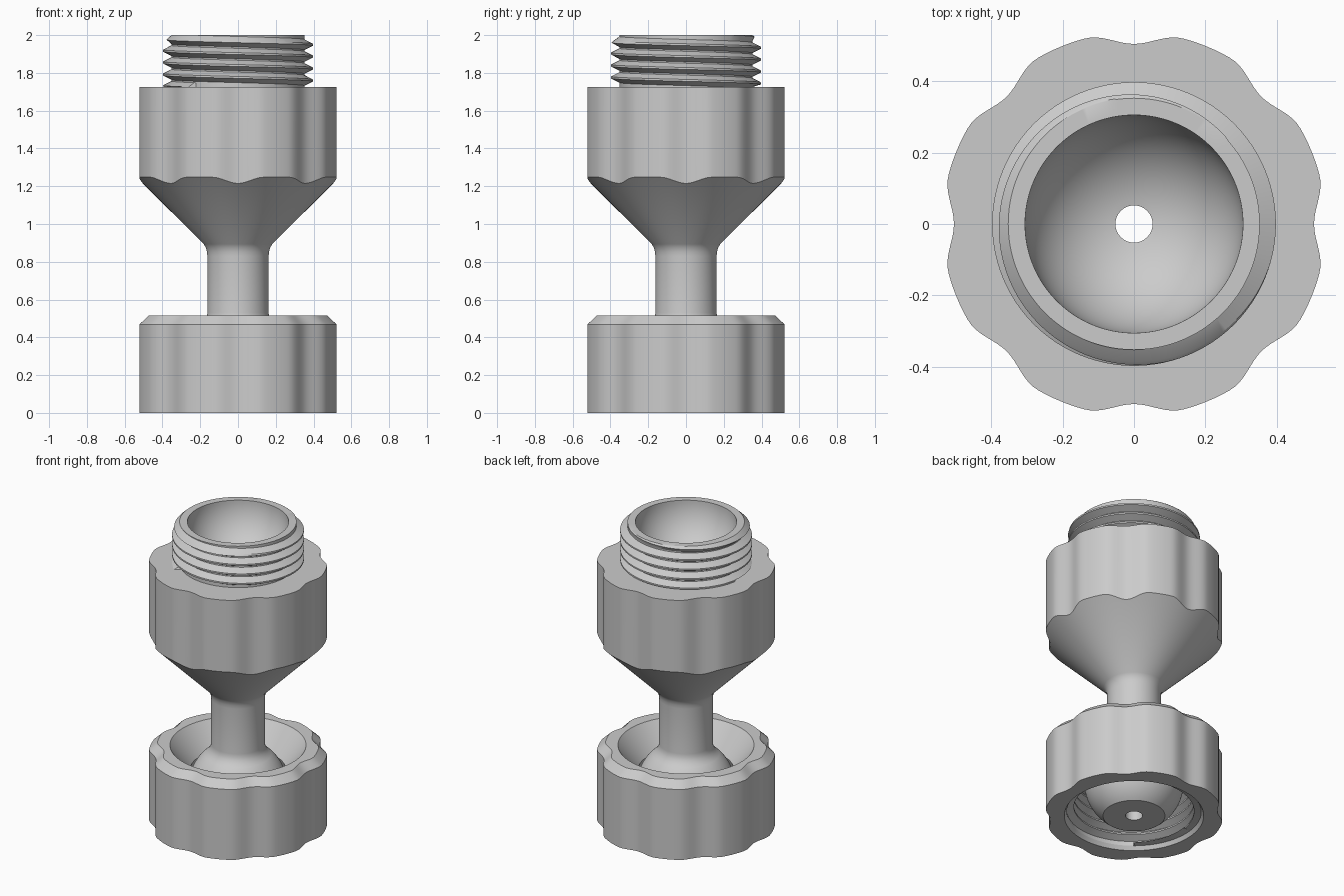
import bpy, bmesh, math

if "Cube" in bpy.data.objects:
    bpy.data.objects.remove(bpy.data.objects["Cube"])

N = 192          # columns around the axis
PITCH = 0.063    # thread pitch

grey = bpy.data.materials.new("grey plastic")
grey.diffuse_color = (0.6, 0.6, 0.6, 1)
grey.use_nodes = True
grey.node_tree.nodes["Principled BSDF"].inputs["Base Color"].default_value = grey.diffuse_color


def grip_radius(t):
    """Grip outline: a circle with eight soft scallops."""
    step = math.pi / 4
    d = abs((t + step / 2) % step - step / 2) / math.radians(15)
    return 0.537 - (0.0165 * (1 + math.cos(math.pi * d)) if d < 1 else 0)


def arc(radius, cz, a0, a1, n):
    """Arc in the (r, z) half plane, angles in degrees above the equator."""
    angles = [math.radians(a0 + (a1 - a0) * i / n) for i in range(n + 1)]
    return [(radius * math.cos(a), cz + radius * math.sin(a)) for a in angles]


def thread(t, z0, z1, base, tip):
    """Helical tooth profile at angle t, flattened out at both ends."""
    pts = []
    shape = [(0.0, base), (0.12, base), (0.48, tip), (0.64, tip)]
    for k in range(int((z1 - z0) / PITCH) + 3):
        for u, r in shape:
            z = z0 + PITCH * (k + u - t / math.tau)
            if z0 < z < z1:
                pts.append((r, z))
            else:
                pts.append((base, min(max(z, z0), z1)))
    return pts


def lathe(name, profile):
    """Sweep a closed profile, which may vary with angle, around the z axis."""
    bm = bmesh.new()
    cols = []
    for j in range(N + 1):
        t = math.tau * j / N
        cols.append([bm.verts.new((r * math.cos(t), r * math.sin(t), z))
                     for r, z in profile(t)])
    for a, b in zip(cols, cols[1:]):
        for i in range(len(a)):
            k = (i + 1) % len(a)
            bm.faces.new((a[i], b[i], b[k], a[k]))
    bmesh.ops.remove_doubles(bm, verts=bm.verts, dist=1e-5)
    bmesh.ops.dissolve_degenerate(bm, edges=bm.edges, dist=1e-5)
    bmesh.ops.recalc_face_normals(bm, faces=bm.faces)
    mesh = bpy.data.meshes.new(name)
    bm.to_mesh(mesh)
    bm.free()
    mesh.materials.append(grey)
    ob = bpy.data.objects.new(name, mesh)
    bpy.context.collection.objects.link(ob)
    bpy.ops.object.select_all(action='DESELECT')
    ob.select_set(True)
    bpy.context.view_layer.objects.active = ob
    bpy.ops.object.shade_smooth_by_angle(angle=math.radians(28))
    return ob


def ball_and_socket(t):
    g = grip_radius(t)
    # ball with flat underside, then the neck with fillets at both ends
    pts = [(0.052, 0.0)] + arc(0.30, 0.235, -51.6, 52, 26)
    pts += [(0.172, 0.492), (0.165, 0.508), (0.162, 0.53), (0.162, 0.83),
            (0.164, 0.852), (0.170, 0.874), (0.182, 0.894)]
    # cone running out into the scalloped grip
    pts += [(g, g + 0.711), (g, 1.725)]
    # male thread with a chamfered lip
    pts += [(min(r, 0.354 + 2.0 - z), z)
            for r, z in thread(t, 1.725, 2.0, 0.352, 0.397)]
    # hollow socket and the bore through the axis
    pts += arc(0.305, 2.0, 0, -80.2, 24)
    return pts


def nut(t):
    g = grip_radius(t)
    # scalloped outside with a chamfered top edge
    pts = [(0.42, 0.0), (g, 0.0), (g, 0.468), (g - 0.05, 0.515)]
    # flared opening and the spherical seat
    pts += [(0.41, 0.515), (0.285, 0.36)] + arc(0.31, 0.235, 23, 8.3, 6)
    # female thread down to the bottom opening
    pts += [(0.405, 0.28)]
    pts += thread(t, 0.025, 0.28, 0.405, 0.362)[::-1]
    return pts


lathe("ball_and_socket_body", ball_and_socket)
lathe("clamping_nut", nut)
